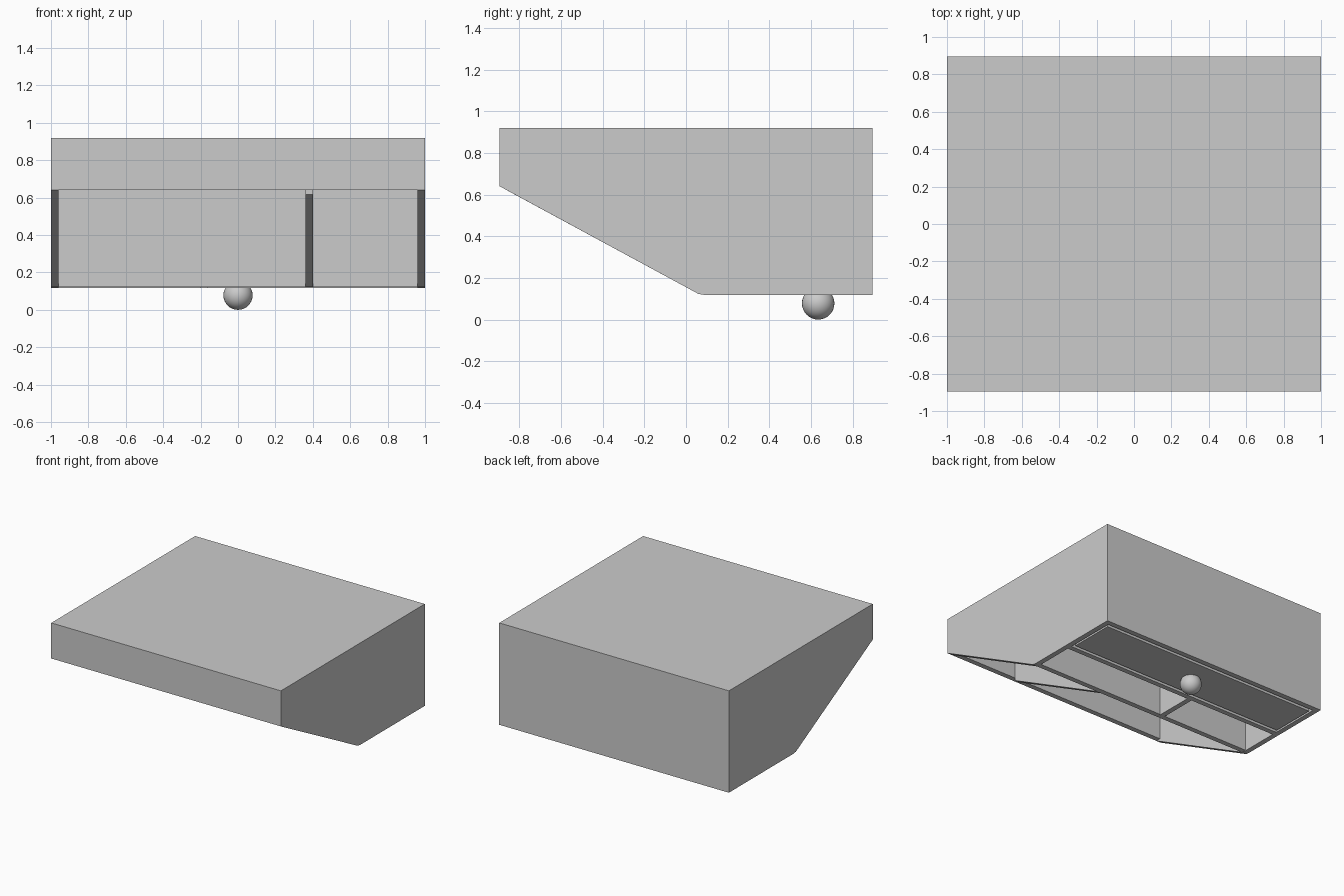
import bpy, bmesh

if "Cube" in bpy.data.objects:
    bpy.data.objects.remove(bpy.data.objects["Cube"])

W, D, T = 1.0, 0.895, 0.04      # half width, half depth, board thickness
TOP, LOW, LIP = 0.92, 0.118, 0.64


def prism(name, x0, x1, profile):
    """Extrude a (y, z) profile from x0 to x1."""
    bm = bmesh.new()
    face = bm.faces.new([bm.verts.new((x0, y, z)) for y, z in profile])
    ext = bmesh.ops.extrude_face_region(bm, geom=[face])
    verts = [v for v in ext["geom"] if isinstance(v, bmesh.types.BMVert)]
    bmesh.ops.translate(bm, vec=(x1 - x0, 0, 0), verts=verts)
    bmesh.ops.recalc_face_normals(bm, faces=bm.faces)
    mesh = bpy.data.meshes.new(name)
    bm.to_mesh(mesh)
    bm.free()
    obj = bpy.data.objects.new(name, mesh)
    bpy.context.collection.objects.link(obj)
    return obj


def board(name, x0, x1, y0, y1, z0, z1):
    return prism(name, x0, x1, [(y0, z0), (y1, z0), (y1, z1), (y0, z1)])


# Side walls with the sloping cut
side = [(-D, TOP), (-D, LIP), (0.06, 0.123), (0.09, LOW), (D, LOW), (D, TOP)]
prism("right_side", W - T, W, side)
prism("left_side", -W, -W + T, side)

# Outer boards between the sides
xi = W - T
board("top_panel", -xi, xi, -D, D, TOP - T, TOP)
board("front_panel", -xi, xi, -D, -D + T, LIP, TOP - T)
board("back_panel", -xi, xi, D - T, D, LOW, TOP - T)

# Shelves crossing the body
board("front_shelf", -xi, xi, 0.06, 0.10, 0.123, TOP - T)
board("rear_shelf", -xi, xi, 0.405, 0.445, LOW, TOP - T)

# Dividers
prism("sloped_divider", 0.36, 0.40,
      [(-D + T, TOP - T), (-D + T, LIP - 0.022), (0.06, 0.123), (0.06, TOP - T)])
board("middle_divider", -0.20, -0.16, 0.10, 0.405, LOW, TOP - T)

# Drawer with a clearance gap all round
dx, y0, y1 = 0.945, 0.47, 0.83
board("drawer_front", -dx, dx, y0, y1, LOW, LOW + T)
board("drawer_floor", -dx, dx, y1 - T, y1, LOW + T, 0.82)
board("drawer_end", -dx, dx, y0, y1 - T, 0.82, 0.86)
for s, name in ((1, "drawer_right_side"), (-1, "drawer_left_side")):
    a, b = sorted((s * dx, s * (dx - T)))
    board(name, a, b, y0, y1 - T, LOW + T, 0.82)

# Round drawer knob
bpy.ops.mesh.primitive_uv_sphere_add(segments=32, ring_count=16, radius=0.078,
                                     location=(0, 0.635, 0.078))
bpy.context.object.name = "drawer_knob"
bpy.ops.object.shade_smooth()
